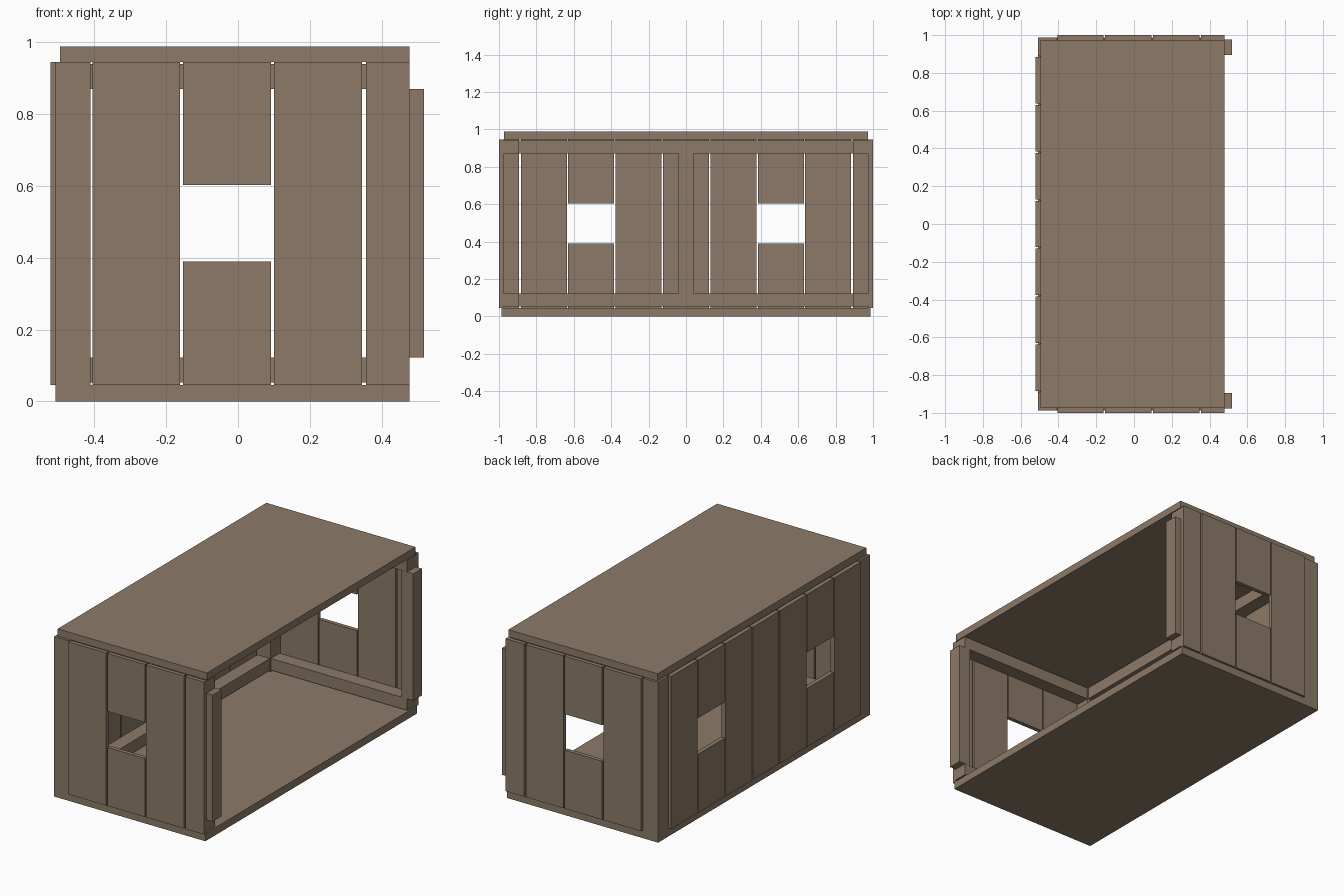
import bpy
import bmesh

if "Cube" in bpy.data.objects:
    bpy.data.objects.remove(bpy.data.objects["Cube"], do_unlink=True)

wood = bpy.data.materials.new("brown_wood")
wood.use_nodes = True
brown = (0.262, 0.195, 0.138, 1)
wood.diffuse_color = brown
wood.node_tree.nodes["Principled BSDF"].inputs["Base Color"].default_value = brown


def box(name, x, y, z):
    """Axis-aligned board given its (low, high) span on each axis."""
    bm = bmesh.new()
    bmesh.ops.create_cube(bm, size=1)
    spans = (x, y, z)
    for v in bm.verts:
        for i, (a, b) in enumerate(spans):
            v.co[i] = min(a, b) if v.co[i] < 0 else max(a, b)
    mesh = bpy.data.meshes.new(name)
    bm.to_mesh(mesh)
    bm.free()
    mesh.materials.append(wood)
    obj = bpy.data.objects.new(name, mesh)
    bpy.context.collection.objects.link(obj)
    return obj


FLOOR, ROOF = 0.045, 0.945          # inner faces of floor and roof
SILL, LINTEL = 0.39, 0.603          # window opening
RAILS = {"bottom": (0.053, 0.122), "top": (0.87, 0.94)}
BETWEEN = (0.122, 0.87)
FULL = (FLOOR, ROOF)


def planks(name, x, y, window):
    """One full-height plank, or two short ones around a window."""
    if window:
        box(name + "_below_window", x, y, (FLOOR, SILL))
        box(name + "_above_window", x, y, (LINTEL, ROOF))
    else:
        box(name, x, y, FULL)


# Floor and roof slabs
box("floor", (-0.509, 0.478), (-0.987, 0.987), (0, FLOOR))
box("roof", (-0.496, 0.478), (-0.973, 0.973), (ROOF, 0.988))

# End walls: planks, corner post, door post and rails, mirrored in y
end_planks = [(-0.405, -0.161), (-0.153, 0.092), (0.1, 0.346), (0.356, 0.478)]
for side, s in (("front", -1), ("back", 1)):
    skin = (s * 0.976, s * 1.0)
    frame = (s * 0.895, s * 0.976)
    for i, x in enumerate(end_planks):
        planks(f"{side}_plank_{i}", x, skin, i == 1)
    box(side + "_corner_post", (-0.509, -0.411), (s * 0.892, s * 0.987), FULL)
    box(side + "_door_post", (0.442, 0.518), (s * 0.894, s * 0.976), BETWEEN)
    for level, z in RAILS.items():
        box(f"{side}_{level}_rail", (-0.411, 0.478), frame, z)

# Long closed wall: seven planks with two windows
for i in range(-3, 4):
    mid = i * 0.2535
    planks(f"long_wall_plank_{i + 3}", (-0.522, -0.497),
           (mid - 0.123, mid + 0.123), abs(i) == 2)
for level, z in RAILS.items():
    box(f"long_wall_{level}_rail", (-0.497, -0.416), (-0.892, 0.892), z)
box("long_wall_middle_post", (-0.497, -0.416), (-0.04, 0.04), BETWEEN)
